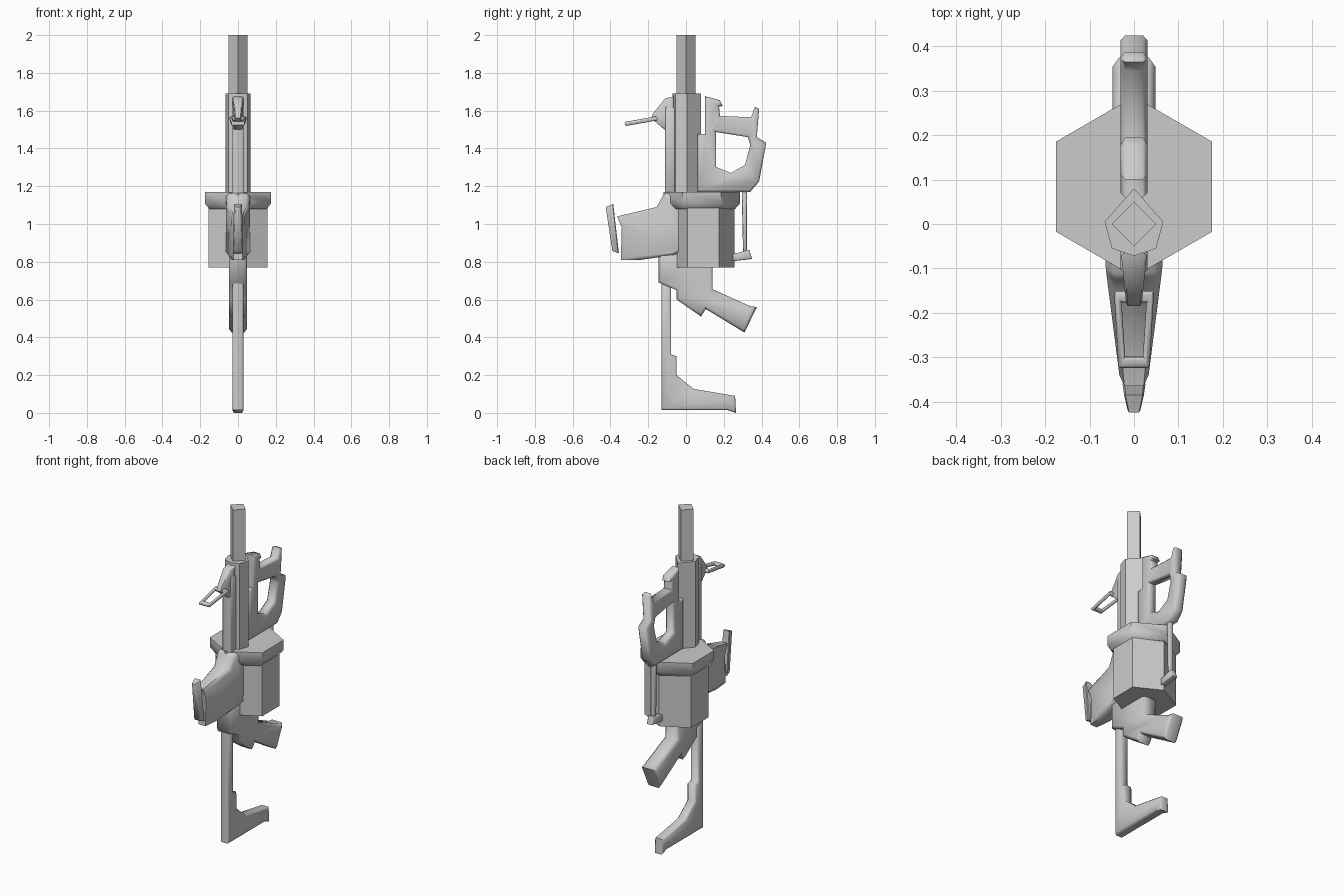
import bpy, bmesh, math
from mathutils import Matrix, Vector

if "Cube" in bpy.data.objects:
    bpy.data.objects.remove(bpy.data.objects["Cube"])

# local (x, y, z) -> world (z, x, y): profiles are drawn in the side (y, z) plane
SIDE = Matrix(((0, 0, 1, 0), (1, 0, 0, 0), (0, 1, 0, 0), (0, 0, 0, 1)))


def finish(name, bm):
    bmesh.ops.remove_doubles(bm, verts=bm.verts, dist=0.0003)
    bmesh.ops.recalc_face_normals(bm, faces=bm.faces)
    me = bpy.data.meshes.new(name)
    bm.to_mesh(me)
    bm.free()
    ob = bpy.data.objects.new(name, me)
    bpy.context.collection.objects.link(ob)
    bpy.ops.object.select_all(action='DESELECT')
    ob.select_set(True)
    bpy.context.view_layer.objects.active = ob
    bpy.ops.object.shade_smooth_by_angle(angle=math.radians(50))
    return ob


def plate(name, loops, half, chamfer, matrix=SIDE, taper=None):
    """Chamfered slab from outline (and hole) loops; taper = (y0, scale0, y1, scale1)."""
    cu = bpy.data.curves.new(name + "_curve", 'CURVE')
    cu.dimensions = '2D'
    cu.fill_mode = 'BOTH'
    cu.extrude = half - chamfer
    cu.bevel_depth = chamfer
    cu.bevel_resolution = 0
    cu.offset = -chamfer
    for pts in loops:
        sp = cu.splines.new('POLY')
        sp.points.add(len(pts) - 1)
        for p, (a, b) in zip(sp.points, pts):
            p.co = (a, b, 0, 1)
        sp.use_cyclic_u = True
    tmp = bpy.data.objects.new(name + "_curve", cu)
    bpy.context.collection.objects.link(tmp)
    dg = bpy.context.evaluated_depsgraph_get()
    me = bpy.data.meshes.new_from_object(tmp.evaluated_get(dg))
    bm = bmesh.new()
    bm.from_mesh(me)
    bpy.data.objects.remove(tmp)
    bpy.data.meshes.remove(me)
    bm.transform(matrix)
    if taper:
        y0, s0, y1, s1 = taper
        for v in bm.verts:
            t = min(1, max(0, (v.co.y - y0) / (y1 - y0)))
            v.co.x *= s0 + (s1 - s0) * t
    return finish(name, bm)


def column(name, section, levels):
    """Stack scaled copies of a cross-section; levels = (z, scale)."""
    bm = bmesh.new()
    c = Vector((sum(p[0] for p in section), sum(p[1] for p in section))) / len(section)
    rings = [[bm.verts.new((c.x + (x - c.x) * s, c.y + (y - c.y) * s, z))
              for x, y in section] for z, s in levels]
    n = len(section)
    for a, b in zip(rings, rings[1:]):
        for i in range(n):
            bm.faces.new((a[i], a[(i + 1) % n], b[(i + 1) % n], b[i]))
    bm.faces.new(rings[0])
    bm.faces.new(rings[-1])
    return finish(name, bm)


def hexagon(r, cy, ysc=1.0):
    return [(r * math.sin(i * math.pi / 3), cy + ysc * r * math.cos(i * math.pi / 3))
            for i in range(6)]


# Barrel and sleeve
column("barrel", [(0, .05), (-.05, 0), (0, -.05), (.05, 0)], [(1.15, 1), (2, 1)])
column("barrel_sleeve", [(0, .08), (-.066, .005), (-.05, -.055), (0, -.072),
                         (.05, -.055), (.066, .005)], [(1.12, 1), (1.69, 1)])

# Drum
column("drum_cap", hexagon(.203, .084), [(1.08, .87), (1.11, 1), (1.17, 1)])
column("drum_body", hexagon(.18, .092, .92), [(.77, 1), (1.09, 1)])

# Front rail and folding sight
plate("front_rail", [[(-.11, 1.16), (-.05, 1.16), (-.05, 1.62), (-.11, 1.62)]], .03, .006)
plate("sight_base", [[(-.175, 1.585), (-.11, 1.665), (-.065, 1.675), (-.07, 1.5),
                      (-.115, 1.5), (-.185, 1.56)]], .03, .006,
      taper=(-.19, .55, -.06, 1))
tilt = Matrix.Translation((0, -.235, 1.545)) @ Matrix.Rotation(math.radians(10), 4, 'X')
plate("sight_frame", [[(-.035, -.09), (.035, -.09), (.045, .085), (-.045, .085)],
                      [(-.02, -.065), (.02, -.065), (.028, .06), (-.028, .06)]],
      .011, .006, matrix=tilt)

# Carry handle loop with its hooks
plate("rear_handle", [
    [(.10, 1.677), (.18, 1.655), (.195, 1.625), (.175, 1.622), (.18, 1.572), (.345, 1.565),
     (.365, 1.62), (.387, 1.61), (.375, 1.46), (.425, 1.43), (.387, 1.225),
     (.34, 1.17), (.06, 1.17), (.06, 1.477), (.10, 1.477)],
    [(.158, 1.487), (.328, 1.46), (.34, 1.417), (.312, 1.312), (.238, 1.27), (.158, 1.302)]],
    .03, .01)

# Rear rod with foot
plate("rear_rod", [[(.295, 1.18), (.322, 1.18), (.322, .85), (.302, .85)]], .014, .004)
plate("rear_rod_foot", [[(.248, .84), (.335, .863), (.35, .815), (.248, .803)]], .02, .005)

# Front block and its push plate
plate("front_block", [[(-.365, 1.04), (-.155, 1.09), (-.125, 1.145), (-.11, 1.165),
                       (0, 1.165), (0, .85), (-.07, .835), (-.24, .81), (-.345, .81),
                       (-.34, .98)]], .065, .018, taper=(-.37, .45, -.09, 1))
plate("push_plate", [[(-.425, 1.09), (-.385, 1.105), (-.355, .845), (-.39, .857)]],
      .026, .004, taper=(-.425, .5, -.37, 1))

# Lower receiver with grip
plate("lower_grip", [[(-.145, .86), (-.145, .69), (-.05, .65), (-.05, .60), (.08, .51),
                      (.105, .55), (.31, .425), (.375, .56), (.34, .565), (.14, .655),
                      (.14, .86)]], .048, .014)

# Stock
plate("stock", [[(-.13, .015), (.22, .015), (.265, 0), (.26, .09), (.04, .127), (-.05, .20),
                 (-.05, .30), (-.08, .31), (-.08, .72), (-.13, .72)]], .029, .008)
